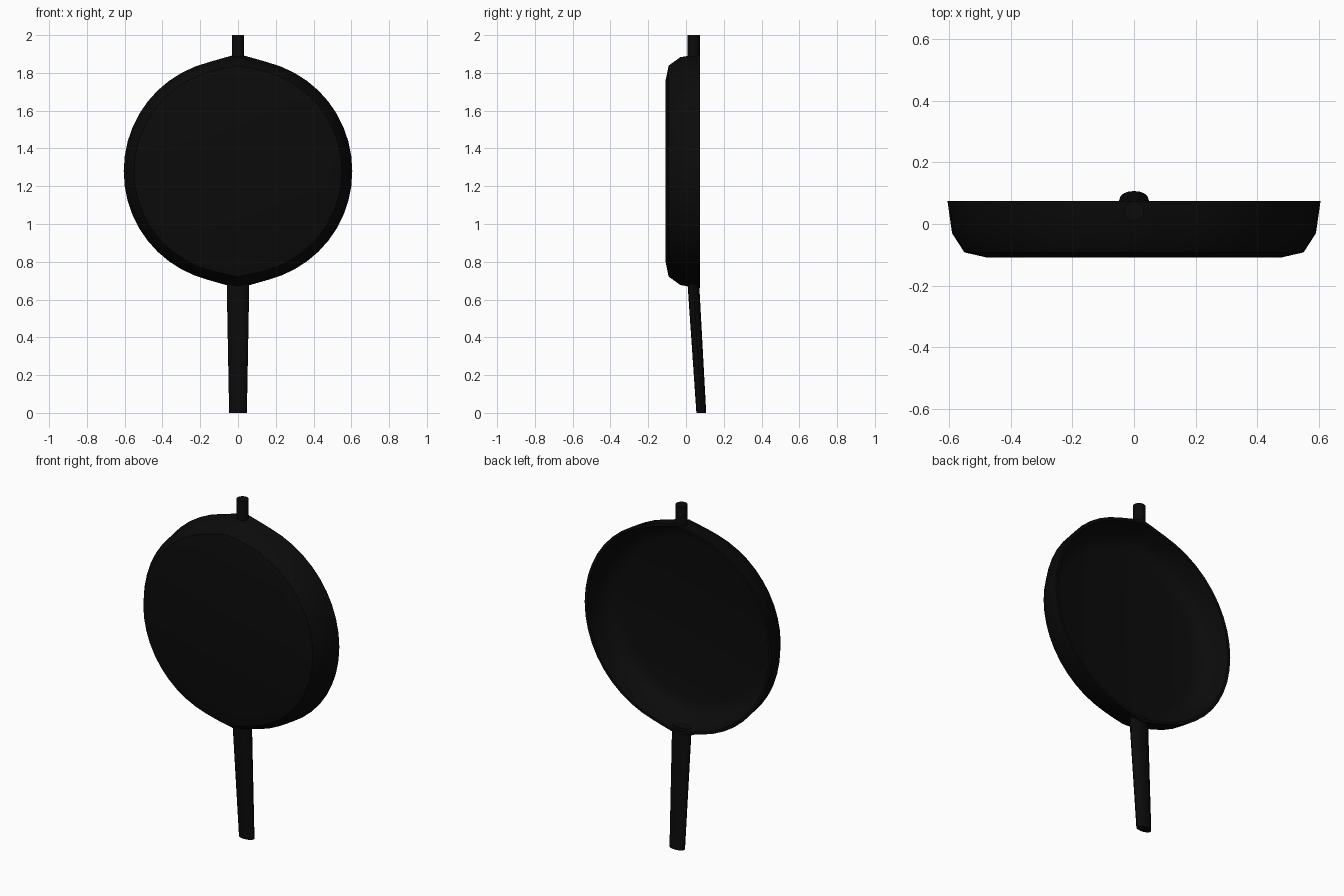
import bpy, bmesh, math

if "Cube" in bpy.data.objects:
    bpy.data.objects.remove(bpy.data.objects["Cube"])

black = bpy.data.materials.new("cast iron black")
black.diffuse_color = (0.0033, 0.0033, 0.0033, 1)
black.use_nodes = True
black.node_tree.nodes["Principled BSDF"].inputs["Base Color"].default_value = black.diffuse_color


def skin(name, rings, close_loop=False):
    """Join rings of points into a tube with end caps."""
    bm = bmesh.new()
    loops = [[bm.verts.new(p) for p in ring] for ring in rings]
    n = len(loops[0])
    for a, b in zip(loops, loops[1:]):
        for i in range(n):
            j = (i + 1) % n
            bm.faces.new((a[i], a[j], b[j], b[i]))
    bm.faces.new(loops[0])
    bm.faces.new(loops[-1])
    bmesh.ops.recalc_face_normals(bm, faces=bm.faces[:])
    me = bpy.data.meshes.new(name)
    bm.to_mesh(me)
    bm.free()
    me.materials.append(black)
    ob = bpy.data.objects.new(name, me)
    bpy.context.collection.objects.link(ob)
    bpy.ops.object.select_all(action='DESELECT')
    ob.select_set(True)
    bpy.context.view_layer.objects.active = ob
    bpy.ops.object.shade_smooth_by_angle(angle=math.radians(40))
    return ob


def pan_ring(r, y, n=48):
    """Pan outline: a circle drawn out slightly at the top and bottom."""
    pts = []
    k = max(0.0, (r - 0.48) / 0.125)
    for i in range(n):
        a = 2 * math.pi * i / n
        s = abs(math.sin(a))
        d = math.degrees(math.acos(min(1, s)))
        rr = r + k * (-0.009 * s ** 4 + 0.024 * math.exp(-(d / 7) ** 2))
        pts.append((rr * math.cos(a), y, 1.28 + rr * math.sin(a)))
    return pts


def oval_ring(rx, ry, y, z, n=16):
    return [(rx * math.cos(2 * math.pi * i / n),
             y + ry * math.sin(2 * math.pi * i / n), z) for i in range(n)]


# pan body: outer base, wall, rim, then inner wall and cooking floor
profile = [(0.48, -0.108), (0.55, -0.092), (0.59, -0.03), (0.605, 0.075),
           (0.588, 0.075), (0.573, -0.022), (0.535, -0.07), (0.47, -0.085)]
skin("pan_body", [pan_ring(r, y) for r, y in profile])

# long handle, tapering and leaning back
skin("handle", [oval_ring(0.047, 0.026, 0.081, 0.0),
                oval_ring(0.060, 0.031, 0.038, 0.70)])

# short lug on the far rim
skin("rim_lug", [oval_ring(0.033, 0.033, 0.042, 1.885),
                 oval_ring(0.033, 0.033, 0.042, 2.0)])
